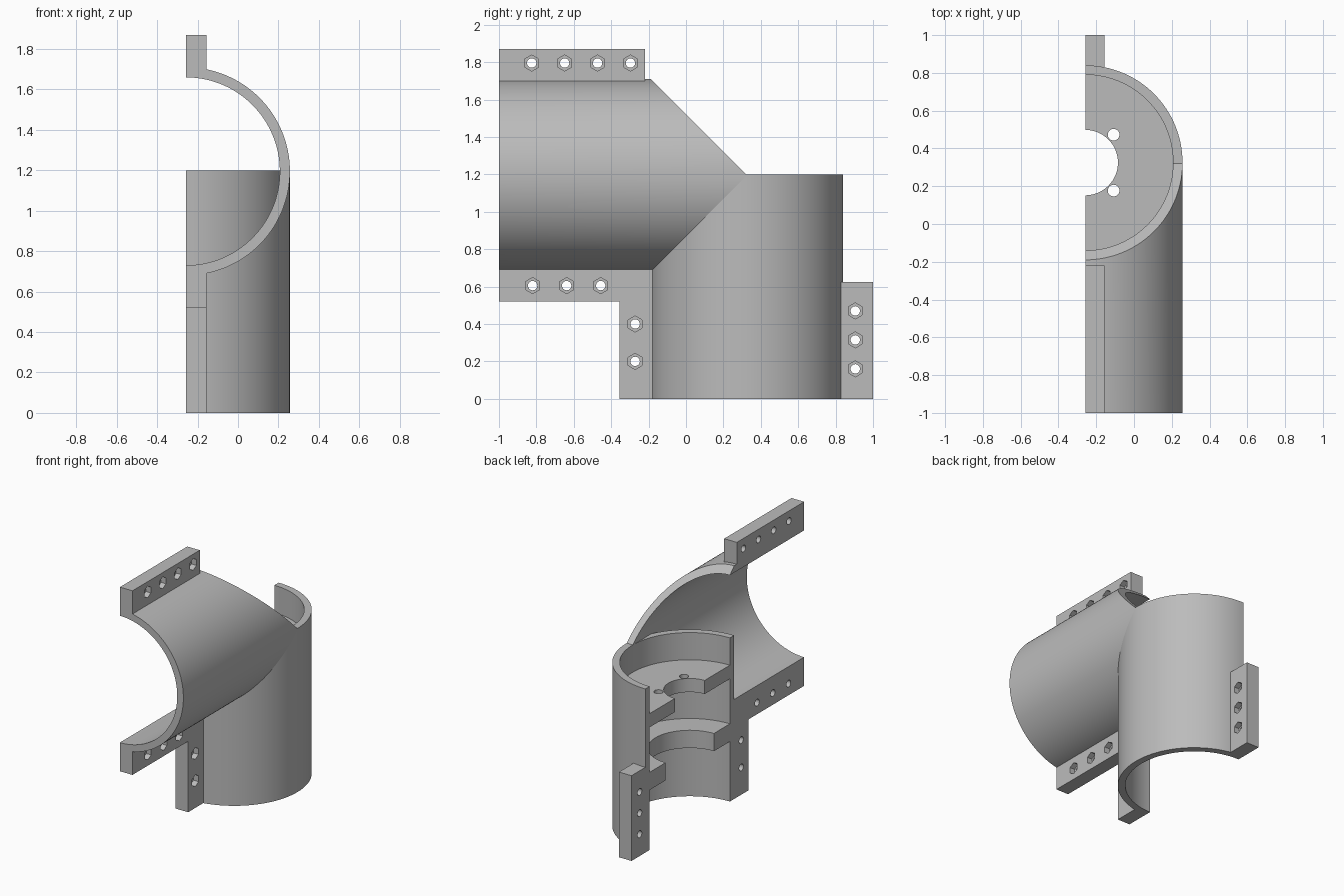
import bpy, bmesh
from math import sin, cos, pi, radians
from mathutils import Matrix, Vector

cube = bpy.data.objects.get("Cube")
if cube:
    bpy.data.objects.remove(cube, do_unlink=True)

SPLIT = -0.258            # x of the flat split face
CY, CZ = 0.325, 1.195     # where the two tube axes meet
R_OUT, R_IN = 0.515, 0.465
FLANGE = 0.102            # flange thickness
SEGS = 64

grey = bpy.data.materials.new("plain_grey")
grey.use_nodes = True
grey.diffuse_color = (0.5, 0.5, 0.5, 1)
bsdf = grey.node_tree.nodes["Principled BSDF"]
bsdf.inputs["Base Color"].default_value = (0.5, 0.5, 0.5, 1)
bsdf.inputs["Roughness"].default_value = 0.6


def finish(name, bm):
    bmesh.ops.recalc_face_normals(bm, faces=bm.faces)
    mesh = bpy.data.meshes.new(name)
    bm.to_mesh(mesh)
    bm.free()
    obj = bpy.data.objects.new(name, mesh)
    bpy.context.collection.objects.link(obj)
    mesh.materials.append(grey)
    return obj


def smooth(obj):
    bpy.ops.object.select_all(action='DESELECT')
    obj.select_set(True)
    bpy.context.view_layer.objects.active = obj
    bpy.ops.object.shade_smooth_by_angle(angle=radians(30))


def half_ring(name, r_in, r_out, place):
    """Half tube; place(u, v, end) maps the section to 3D at either end."""
    bm = bmesh.new()
    rows = []
    for i in range(SEGS + 1):
        a = -pi / 2 + pi * i / SEGS
        rows.append([bm.verts.new(place(r * cos(a), r * sin(a), end))
                     for r, end in ((r_in, 0), (r_out, 0), (r_out, 1), (r_in, 1))])
    for p, q in zip(rows, rows[1:]):
        for k in range(4):
            j = (k + 1) % 4
            bm.faces.new((p[k], p[j], q[j], q[k]))
    bm.faces.new(rows[0])
    bm.faces.new(rows[-1])
    return finish(name, bm)


def upright(z0, z1):
    return lambda u, v, end: (SPLIT + u, CY + v, z1 if end else z0)


def mitred(u, v, end):
    return (SPLIT + u, CY - abs(v) if end else -1.0, CZ + v)


def drill(bm, centre, radius, depth, sides, axis):
    turn = Matrix.Rotation(pi / 2, 4, 'Y') if axis == 'X' else Matrix()
    if sides == 6:
        turn = turn @ Matrix.Rotation(pi / 6, 4, 'Z')
    bmesh.ops.create_cone(bm, cap_ends=True, segments=sides, radius1=radius,
                          radius2=radius, depth=depth,
                          matrix=Matrix.Translation(Vector(centre)) @ turn)


def cut(obj, bm):
    cutter = finish(obj.name + "_cutter", bm)
    cutter.hide_render = True
    mod = obj.modifiers.new("holes", 'BOOLEAN')
    mod.operation = 'DIFFERENCE'
    mod.solver = 'EXACT'
    mod.object = cutter
    bpy.context.view_layer.objects.active = obj
    bpy.ops.object.modifier_apply(modifier=mod.name)
    bpy.data.objects.remove(cutter, do_unlink=True)


def flange(name, y0, y1, z0, z1, holes):
    """Bolt strip with round holes and hexagonal nut pockets."""
    bm = bmesh.new()
    centre = Vector((SPLIT + FLANGE / 2, (y0 + y1) / 2, (z0 + z1) / 2))
    size = Matrix.Diagonal((FLANGE, y1 - y0, z1 - z0, 1))
    bmesh.ops.create_cube(bm, size=1, matrix=Matrix.Translation(centre) @ size)
    obj = finish(name, bm)
    for sides, radius, offset in ((24, 0.025, FLANGE / 2), (6, 0.043, FLANGE + 0.06)):
        bm = bmesh.new()
        for y, z in holes:
            drill(bm, (SPLIT + offset, y, z), radius, 0.2, sides, 'X')
        cut(obj, bm)
    smooth(obj)


# Tubes: the side branch ends in a mitre against the upright one
smooth(half_ring("upright_tube", R_IN, R_OUT, upright(0, 1.2)))
smooth(half_ring("side_tube", R_IN, R_OUT, mitred))

# Inner shelf with centre opening and two screw holes
shelf = half_ring("upper_shelf", 0.173, R_IN + 0.01, upright(0.9, 1.0))
bm = bmesh.new()
for side in (-1, 1):
    drill(bm, (SPLIT + 0.15, CY + side * 0.148, 0.95), 0.031, 0.3, 24, 'Z')
cut(shelf, bm)
smooth(shelf)

# Lower inner ring
smooth(half_ring("lower_ring", 0.28, R_IN + 0.01, upright(0.44, 0.57)))

# Bolt flanges along the split face
wall = 0.485
flange("top_flange", -1, -0.22, CZ + wall, 1.87,
       [(-0.825 + 0.176 * i, 1.795) for i in range(4)])
flange("bottom_flange", -1, CY - wall, 0.52, CZ - wall,
       [(-0.82 + 0.182 * i, 0.605) for i in range(3)])
flange("front_flange", -0.355, CY - wall, 0, 0.52,
       [(-0.272, 0.2), (-0.272, 0.4)])
flange("back_flange", CY + wall, 1, 0, 0.625,
       [(0.905, 0.16 + 0.155 * i) for i in range(3)])
